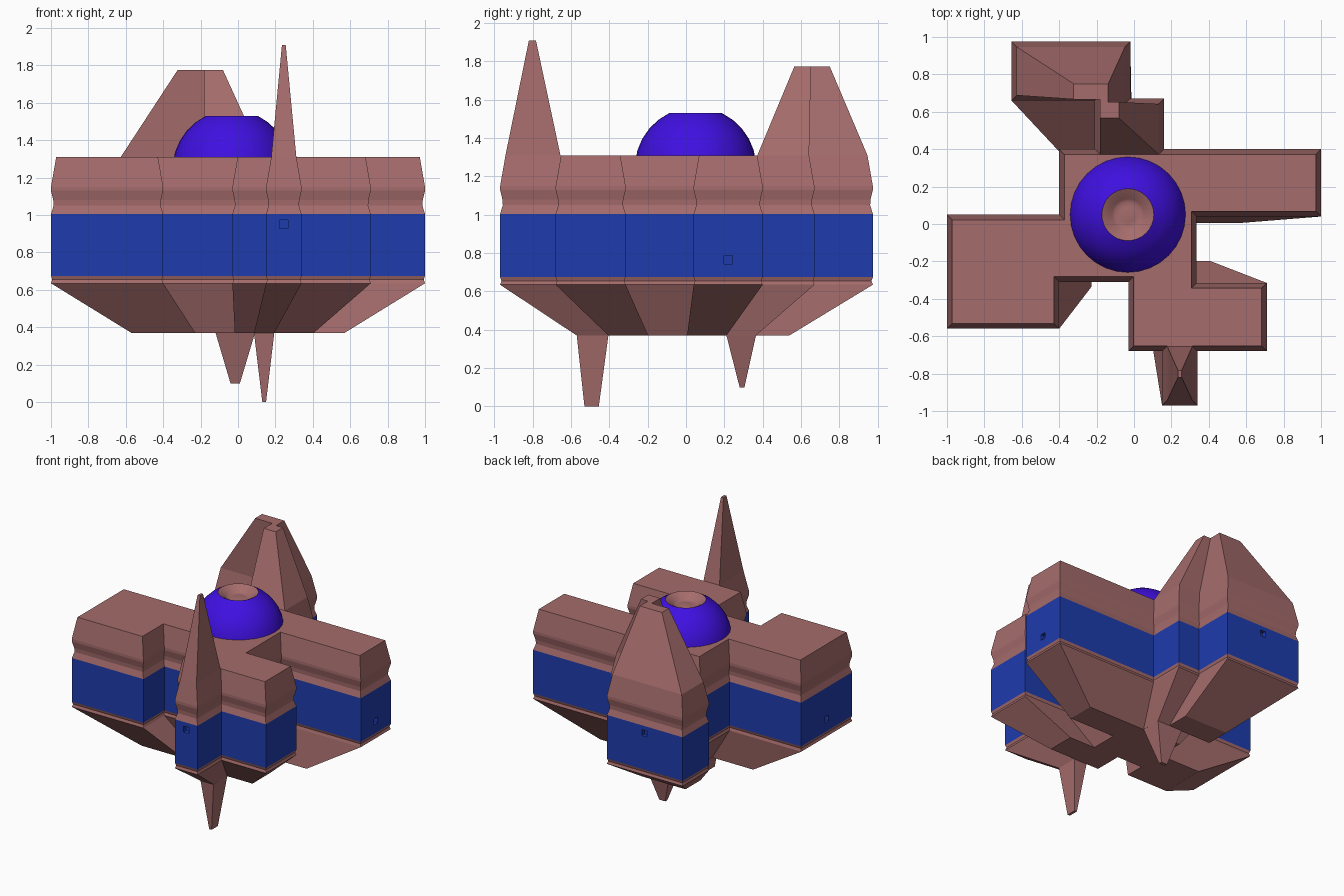
import bpy, bmesh, math

if "Cube" in bpy.data.objects:
    bpy.data.objects.remove(bpy.data.objects["Cube"])


def material(name, rgb):
    m = bpy.data.materials.new(name)
    m.diffuse_color = (*rgb, 1)
    m.use_nodes = True
    m.node_tree.nodes["Principled BSDF"].inputs["Base Color"].default_value = m.diffuse_color
    return m


CLAY = material("clay", (0.38, 0.15, 0.15))
BLUE = material("blue", (0.013, 0.045, 0.42))
VIOLET = material("violet", (0.05, 0.005, 0.75))


def finish(bm, name, mat):
    bmesh.ops.recalc_face_normals(bm, faces=bm.faces)
    me = bpy.data.meshes.new(name)
    bm.to_mesh(me)
    bm.free()
    ob = bpy.data.objects.new(name, me)
    bpy.context.collection.objects.link(ob)
    if mat:
        me.materials.append(mat)
    return ob


def loft(name, rings, mat):
    """Closed solid through matching outlines [(points, z), ...]."""
    bm = bmesh.new()
    loops = [[bm.verts.new((x, y, z)) for x, y in pts] for pts, z in rings]
    n = len(loops[0])
    for a, b in zip(loops, loops[1:]):
        for i in range(n):
            j = (i + 1) % n
            bm.faces.new((a[i], a[j], b[j], b[i]))
    bm.faces.new(loops[0][::-1])
    bm.faces.new(loops[-1])
    return finish(bm, name, mat)


def inset(pts, d):
    """Move every edge of a square-cornered outline inward by d."""
    out = []
    for i, (x, y) in enumerate(pts):
        for a, b in ((pts[i - 1], pts[i]), (pts[i], pts[(i + 1) % len(pts)])):
            dx, dy = b[0] - a[0], b[1] - a[1]
            l = math.hypot(dx, dy)
            x, y = x - d * dy / l, y + d * dx / l
        out.append((x, y))
    return out


def scaled(pts, s, cx, cy):
    return [(cx + s * (x - cx), cy + s * (y - cy)) for x, y in pts]


def rect(x0, x1, y0, y1):
    return [(x0, y0), (x1, y0), (x1, y1), (x0, y1)]


def box(name, centre, size, mat=None):
    x, y, z = centre
    a, b, c = (s / 2 for s in size)
    r = rect(x - a, x + a, y - b, y + b)
    return loft(name, [(r, z - c), (r, z + c)], mat)


# Shared pinwheel footprint, counter-clockwise
PLAN = [(-1, -.56), (-.40, -.56), (-.40, -.31), (-.03, -.31), (-.03, -.68),
        (.15, -.68), (.15, -.97), (.34, -.97), (.34, -.68), (.71, -.68),
        (.71, -.315), (.335, -.315), (.335, .04), (1, .04), (1, .40),
        (.16, .40), (.16, .67), (-.02, .67), (-.02, .975), (-.655, .975),
        (-.655, .66), (-.21, .66), (-.21, .40), (-.40, .40), (-.40, .05), (-1, .05)]

# Hull: tapered keel, trim, coloured band and grooved upper works
loft("keel", [(scaled(PLAN, .57, 0, -.04), .37), (PLAN, .635),
              (inset(PLAN, .007), .655), (PLAN, .675)], CLAY)
band = loft("hull_band", [(PLAN, .675), (PLAN, 1.005)], BLUE)
loft("upper_hull", [(PLAN, 1.005), (inset(PLAN, .014), 1.05), (inset(PLAN, .012), 1.08),
                    (PLAN, 1.13), (PLAN, 1.15), (inset(PLAN, .028), 1.31)], CLAY)

# Towers on the deck
loft("front_tower", [(rect(.178, .312, -.942, -.655), 1.31),
                     (rect(.235, .255, -.82, -.783), 1.91)], CLAY)
base = inset(PLAN, .028)[15:23]
loft("back_tower", [(base, 1.31), (scaled(base, .32, -.18, .657), 1.775)], CLAY)

# Spires below the keel
loft("front_spire", [(rect(.0855, .194, -.57, -.405), .37),
                     (rect(.13, .15, -.53, -.455), 0)], CLAY)
loft("back_spire", [(rect(-.12, .091, .211, .365), .37),
                    (rect(-.04, .01, .28, .305), .10)], CLAY)

# Small square windows cut into the band at the end of each arm
windows = [((.245, -.97, .95), 1), ((-.335, .975, .95), 1),
           ((1, .22, .765), 0), ((-1, -.255, .765), 0)]
for i, (c, axis) in enumerate(windows):
    size = [.045, .045, .045]
    size[axis] = .06
    cutter = box(f"window_cutter_{i}", c, size)
    cutter.hide_render = True
    cutter.hide_viewport = True
    mod = band.modifiers.new("window", "BOOLEAN")
    mod.object = cutter
    mod.solver = "EXACT"


# Dome and its dished cap, turned about a vertical axis
def lathe(name, profile, mat, segments=32):
    bm = bmesh.new()
    vs = [bm.verts.new((r, 0, z)) for r, z in profile]
    es = [bm.edges.new(p) for p in zip(vs, vs[1:])]
    bmesh.ops.spin(bm, geom=vs + es, cent=(0, 0, 0), axis=(0, 0, 1),
                   angle=math.tau, steps=segments)
    bmesh.ops.remove_doubles(bm, verts=bm.verts, dist=1e-4)
    ob = finish(bm, name, mat)
    # open shells: make the faces look upward
    if sum(p.normal.z for p in ob.data.polygons) < 0:
        ob.data.flip_normals()
    ob.location = (-.033, .05, 0)
    for p in ob.data.polygons:
        p.use_smooth = True
    return ob


R, ZC = .317, 1.245
arc = [math.radians(5 + i * (64 - 5) / 5) for i in range(6)]
lathe("dome", [(R * math.cos(a), ZC + R * math.sin(a)) for a in arc], VIOLET)
rim = (R * math.cos(arc[-1]), ZC + R * math.sin(arc[-1]))
lathe("dome_cap", [rim, (.11, 1.515), (.085, 1.495), (.068, 1.485), (.04, 1.49), (0, 1.492)], CLAY)
